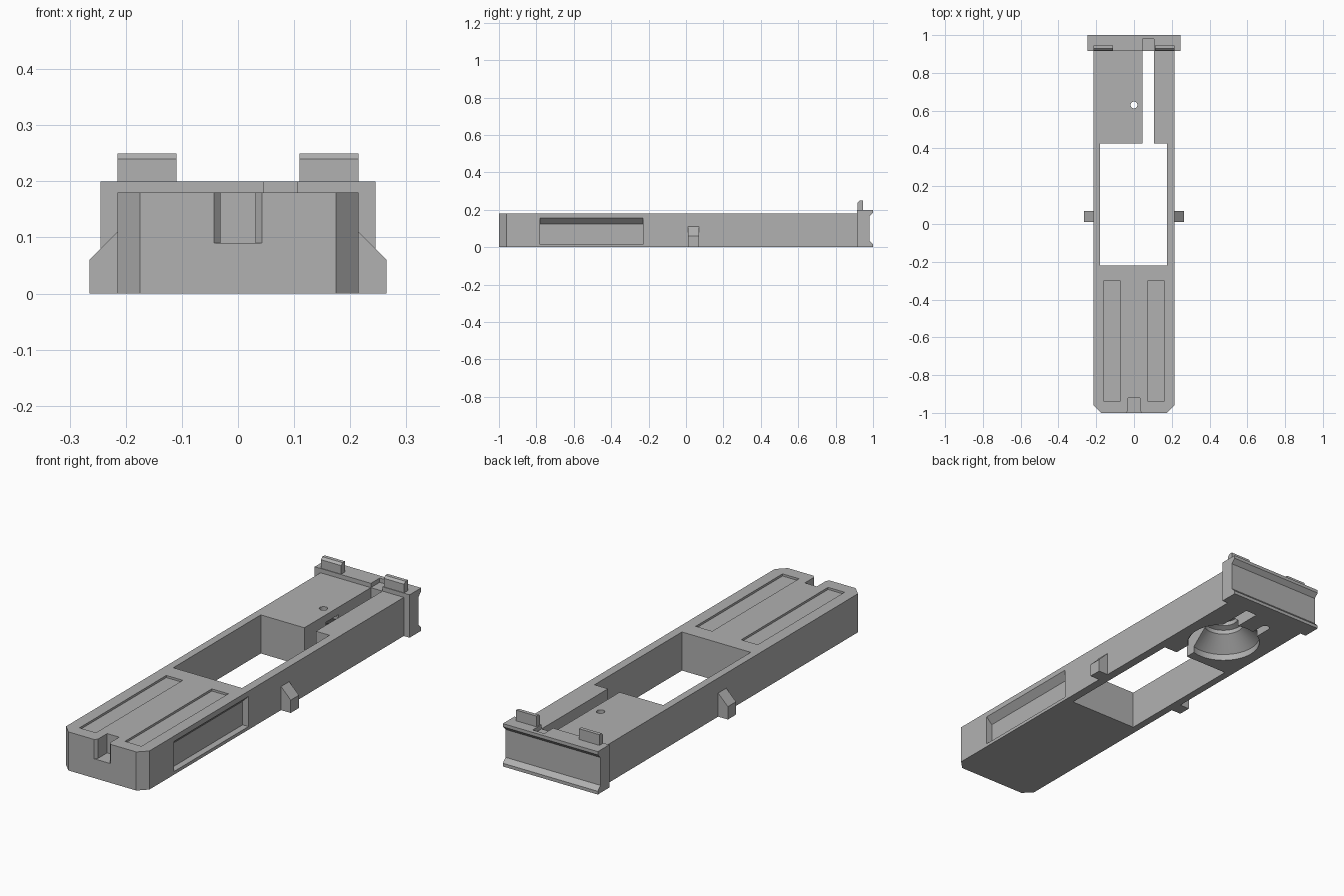
import bpy, bmesh, math
from mathutils import Vector

cube = bpy.data.objects.get("Cube")
if cube:
    bpy.data.objects.remove(cube, do_unlink=True)

grey = bpy.data.materials.new("plain_grey")
grey.use_nodes = True
colour = (0.44, 0.44, 0.44, 1)
grey.diffuse_color = colour
grey.node_tree.nodes["Principled BSDF"].inputs["Base Color"].default_value = colour


def finish(name, bm):
    bmesh.ops.recalc_face_normals(bm, faces=bm.faces)
    mesh = bpy.data.meshes.new(name)
    bm.to_mesh(mesh)
    bm.free()
    mesh.materials.append(grey)
    obj = bpy.data.objects.new(name, mesh)
    bpy.context.collection.objects.link(obj)
    return obj


def prism(name, profile, axis, lo, hi):
    """Extrude a closed 2D profile along an axis; the profile uses the other two axes in order."""
    bm = bmesh.new()
    verts = []
    for a, b in profile:
        co = [a, b]
        co.insert(axis, lo)
        verts.append(bm.verts.new(co))
    face = bm.faces.new(verts)
    new = bmesh.ops.extrude_face_region(bm, geom=[face])["geom"]
    shift = Vector((0, 0, 0))
    shift[axis] = hi - lo
    bmesh.ops.translate(bm, vec=shift, verts=[v for v in new if isinstance(v, bmesh.types.BMVert)])
    return finish(name, bm)


def box(name, x, y, z):
    return prism(name, [(x[0], y[0]), (x[1], y[0]), (x[1], y[1]), (x[0], y[1])], 2, *z)


def lathe(name, profile, centre, steps=48):
    """Closed solid of revolution about a vertical axis, given (radius, height) points."""
    bm = bmesh.new()
    rings = []
    for r, z in profile:
        rings.append([bm.verts.new((centre[0] + r * math.cos(i * math.tau / steps),
                                    centre[1] + r * math.sin(i * math.tau / steps), z))
                      for i in range(steps)])
    for low, high in zip(rings, rings[1:]):
        for i in range(steps):
            j = (i + 1) % steps
            bm.faces.new((low[i], low[j], high[j], high[i]))
    bm.faces.new(rings[0])
    bm.faces.new(rings[-1])
    return finish(name, bm)


def cut(obj, cutters):
    """Subtract the cutters, bake the result and discard them."""
    for c in cutters:
        mod = obj.modifiers.new("cut", 'BOOLEAN')
        mod.operation = 'DIFFERENCE'
        mod.solver = 'EXACT'
        mod.object = c
        c.hide_render = True
    bpy.context.view_layer.update()
    graph = bpy.context.evaluated_depsgraph_get()
    mesh = bpy.data.meshes.new_from_object(obj.evaluated_get(graph))
    obj.modifiers.clear()
    obj.data = mesh
    for c in cutters:
        bpy.data.objects.remove(c, do_unlink=True)


# Long body with chamfered front corners
W, H = 0.215, 0.18
body = prism("body", [(-0.175, -1), (0.175, -1), (W, -0.96), (W, 0.915),
                      (-W, 0.915), (-W, -0.96)], 2, 0, H)

# Window, slot and front notch with flared mouth
cutters = [
    box("window_cutter", (-0.18, 0.175), (-0.22, 0.425), (-0.1, 0.3)),
    box("slot_cutter", (0.045, 0.105), (0.4, 0.95), (-0.1, 0.3)),
    prism("notch_cutter", [(-0.052, -1.01), (0.052, -1.01), (0.031, -0.988), (0.031, -0.92),
                           (-0.031, -0.92), (-0.031, -0.988)], 2, 0.09, 0.3),
    # Side recess with a sloped upper wall
    prism("side_recess_cutter", [(-0.78, 0), (-0.23, 0), (-0.23, 1), (-0.78, 1)], 0, W - 0.03, 0.3),
]
bpy.data.objects.remove(cutters.pop(), do_unlink=True)
cutters.append(prism("side_recess_cutter", [(0.185, 0.015), (0.235, 0.015), (0.235, 0.175),
                                            (0.185, 0.125)], 1, -0.78, -0.23))

# Shallow top grooves
for side in (-1, 1):
    xs = sorted((side * 0.075, side * 0.16))
    cutters.append(box("groove_cutter", xs, (-0.94, -0.3), (H - 0.01, 0.3)))

# Stepped conical pocket underneath, pin hole and small round-ended relief
centre = (0, 0.63)
cutters.append(lathe("pocket_cutter", [(0.162, -0.05), (0.162, 0.03), (0.09, 0.095), (0.09, 0.115),
                                       (0.065, 0.125), (0.065, 0.145)], centre))
cutters.append(lathe("pin_hole_cutter", [(0.018, 0.1), (0.018, 0.3)], centre, 24))
arc = [(-0.06 + 0.02 * math.cos(i * math.pi / 8), 0.85 + 0.02 * math.sin(i * math.pi / 8))
       for i in range(9)]
cutters.append(prism("relief_cutter", arc + [(-0.08, 0.72), (-0.04, 0.72)], 2, -0.05, 0.04))
cut(body, cutters)

# Back plate with a dovetail channel across its rear
plate = prism("back_plate", [(0.915, 0), (1, 0), (1, 0.015), (0.98, 0.035), (0.98, 0.165),
                             (1, 0.185), (1, 0.2), (0.915, 0.2)], 0, -0.245, 0.245)
cut(plate, [box("plate_slot_cutter", (0.045, 0.105), (0.9, 0.98), (H, 0.3))])

# Paired top tabs and side lugs
for side, word in ((1, "left"), (-1, "right")):
    prism(word + "_top_tab", [(0.918, 0.2), (0.918, 0.24), (0.928, 0.25), (0.945, 0.25),
                              (0.945, 0.2)], 0, *sorted((side * 0.11, side * W)))
    prism(word + "_side_lug", [(side * W, 0), (side * 0.265, 0), (side * 0.265, 0.06),
                               (side * W, 0.11)], 1, 0.01, 0.07)

# Smooth the round pocket while keeping edges sharp
bpy.ops.object.select_all(action='DESELECT')
body.select_set(True)
bpy.context.view_layer.objects.active = body
bpy.ops.object.shade_smooth_by_angle(angle=math.radians(20))
